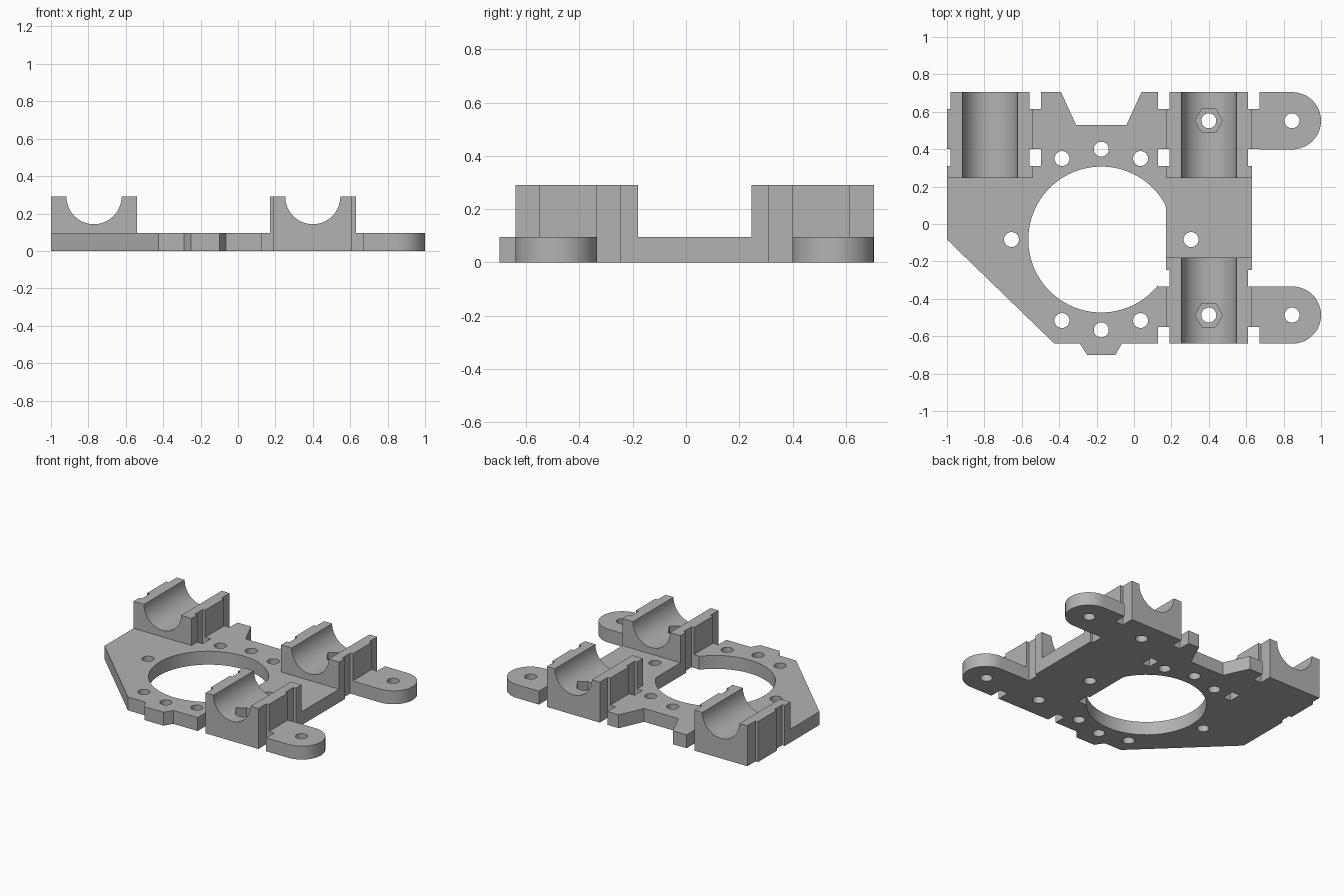
import bpy, bmesh, math
from mathutils import Matrix, Vector

cube = bpy.data.objects.get("Cube")
if cube:
    bpy.data.objects.remove(cube, do_unlink=True)

PLATE_H, BLOCK_H = 0.096, 0.29
BLOCK_HALF, GROOVE_R, HOLE_R = 0.23, 0.147, 0.04
LUG_X, LUG_R = 0.847, 0.153
REAR_Y, FRONT_Y = 0.552, -0.487           # lug and bolt rows
BORE = (-0.175, -0.083)                   # centre of the large opening

grey = bpy.data.materials.new("plain_grey")
grey.use_nodes = True
colour = (0.45, 0.45, 0.45, 1)
grey.diffuse_color = colour
grey.node_tree.nodes["Principled BSDF"].inputs["Base Color"].default_value = colour


def prism(name, points, low, high, along_y=False):
    """Extrude a 2D outline up z, or an x-z outline along y."""
    bm = bmesh.new()
    place = (lambda p: (p[0], low, p[1])) if along_y else (lambda p: (p[0], p[1], low))
    face = bm.faces.new([bm.verts.new(place(p)) for p in points])
    out = bmesh.ops.extrude_face_region(bm, geom=[face])
    step = Vector((0, high - low, 0) if along_y else (0, 0, high - low))
    bmesh.ops.translate(bm, vec=step, verts=[v for v in out["geom"] if isinstance(v, bmesh.types.BMVert)])
    bmesh.ops.recalc_face_normals(bm, faces=bm.faces)
    mesh = bpy.data.meshes.new(name)
    bm.to_mesh(mesh)
    bm.free()
    mesh.materials.append(grey)
    obj = bpy.data.objects.new(name, mesh)
    bpy.context.collection.objects.link(obj)
    return obj


def arc(cx, cy, r, start, end, steps):
    angles = [math.radians(start + (end - start) * i / steps) for i in range(steps + 1)]
    return [(cx + r * math.cos(a), cy + r * math.sin(a)) for a in angles]


def circle(cx, cy, r, sides):
    return arc(cx, cy, r, 0, 360, sides)[:-1]


def rect(x0, x1, y0, y1):
    return [(x0, y0), (x1, y0), (x1, y1), (x0, y1)]


def combine(target, other, operation):
    """Apply a boolean and discard the operand."""
    mod = target.modifiers.new(operation.lower(), 'BOOLEAN')
    mod.operation, mod.solver, mod.object = operation, 'EXACT', other
    bpy.context.view_layer.objects.active = target
    bpy.ops.object.modifier_apply(modifier=mod.name)
    bpy.data.objects.remove(other, do_unlink=True)


# Base plate with two rounded lugs, a rear trapezoid cut-out and a front tab
outline = [(-1, 0.705), (-1, -0.083), (-0.425, -0.64), (-0.29, -0.64), (-0.25, -0.7),
           (-0.1, -0.7), (-0.065, -0.64)]
outline += arc(LUG_X, FRONT_Y, LUG_R, -90, 90, 24)
outline += [(0.63, FRONT_Y + LUG_R), (0.63, REAR_Y - LUG_R)]
outline += arc(LUG_X, REAR_Y, LUG_R, -90, 90, 24)
outline += [(0.04, 0.705), (-0.04, 0.53), (-0.31, 0.53), (-0.39, 0.705)]
body = prism("bearing_mount_plate", outline, 0, PLATE_H)

# Bearing blocks: centre x, inner end y, direction of the outer end
blocks = [(-0.77, 0.245, 1), (0.4, 0.245, 1), (0.4, -0.18, -1)]
for cx, inner, side in blocks:
    y0, y1 = sorted((inner, inner + side * 0.46))
    combine(body, prism("block", rect(cx - BLOCK_HALF, cx + BLOCK_HALF, y0, y1), 0, BLOCK_H), 'UNION')

# Large round opening with a flat on the block side
bore = [(min(x, 0.17), y) for x, y in circle(*BORE, 0.39, 96)]
kept = [p for i, p in enumerate(bore) if not (p[0] == 0.17 and bore[i - 1][0] == 0.17
                                             and bore[(i + 1) % len(bore)][0] == 0.17)]
combine(body, prism("bore_cutter", kept, -0.1, 0.2), 'DIFFERENCE')

# Grooves and strap slots
for cx, inner, side in blocks:
    y0, y1 = sorted((inner - side * 0.04, inner + side * 0.5))
    profile = arc(cx, BLOCK_H, GROOVE_R, 180, 360, 40)
    profile += [(cx + GROOVE_R, 0.4), (cx - GROOVE_R, 0.4)]
    combine(body, prism("groove_cutter", profile, y0, y1, True), 'DIFFERENCE')
    for near, far in ((0.065, 0.155), (0.37, 0.5)):
        s0, s1 = sorted((inner + side * near, inner + side * far))
        for sx in (-1, 1):
            x0, x1 = sorted((cx + sx * 0.21, cx + sx * 0.272))
            combine(body, prism("slot_cutter", rect(x0, x1, s0, s1), -0.1, 0.4), 'DIFFERENCE')

# Bolt holes around the opening, in the lugs and through the blocks
bx, by = BORE
holes = [(bx + dx, by + dy) for dx, dy in
         ((0, 0.483), (0, -0.483), (0.48, 0), (-0.48, 0))]
holes += [(bx + sx * 0.21, by + sy * 0.433) for sx in (-1, 1) for sy in (-1, 1)]
holes += [(x, y) for x in (0.4, 0.845) for y in (REAR_Y, FRONT_Y)]
for hx, hy in holes:
    combine(body, prism("hole_cutter", circle(hx, hy, HOLE_R, 32), -0.1, 0.4), 'DIFFERENCE')

# Hexagonal nut pockets in the right-hand grooves
for y in (REAR_Y, FRONT_Y):
    combine(body, prism("nut_cutter", circle(0.4, y, 0.073, 6), 0.08, 0.4), 'DIFFERENCE')

# Smooth the curved walls, keep edges crisp
bpy.ops.object.select_all(action='DESELECT')
body.select_set(True)
bpy.context.view_layer.objects.active = body
bpy.ops.object.shade_smooth_by_angle(angle=math.radians(25))
